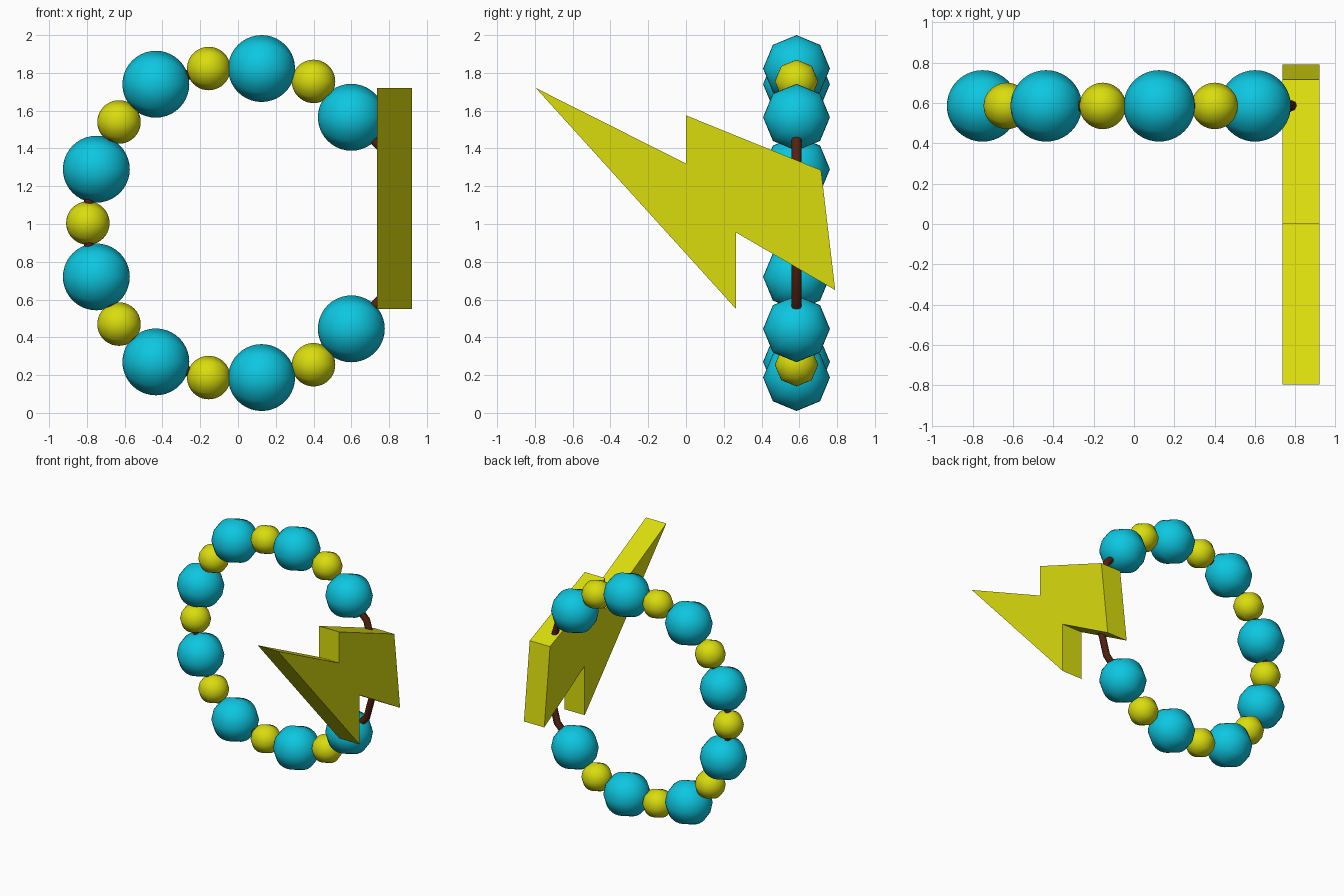
import bpy, bmesh, math
from mathutils import Matrix

if "Cube" in bpy.data.objects:
    bpy.data.objects.remove(bpy.data.objects["Cube"])

RING_Y, MID_Z = 0.585, 1.005


def material(name, rgb):
    m = bpy.data.materials.new(name)
    m.diffuse_color = (*rgb, 1)
    m.use_nodes = True
    m.node_tree.nodes["Principled BSDF"].inputs["Base Color"].default_value = m.diffuse_color
    return m


yellow = material("yellow", (0.70, 0.72, 0.004))
cyan = material("turquoise", (0.004, 0.57, 0.75))
brown = material("dark brown", (0.085, 0.016, 0.006))


def finish(bm, name, mat, smooth):
    bmesh.ops.recalc_face_normals(bm, faces=bm.faces)
    me = bpy.data.meshes.new(name)
    bm.to_mesh(me)
    bm.free()
    me.materials.append(mat)
    for p in me.polygons:
        p.use_smooth = smooth
    ob = bpy.data.objects.new(name, me)
    bpy.context.collection.objects.link(ob)
    return ob


def bead(name, x, z, r, mat):
    # eight-sided around x, finely ringed along it
    bm = bmesh.new()
    bmesh.ops.create_uvsphere(bm, u_segments=8, v_segments=20, radius=r)
    bmesh.ops.rotate(bm, matrix=Matrix.Rotation(math.pi / 2, 3, 'Y'), verts=bm.verts)
    bmesh.ops.translate(bm, vec=(x, RING_Y, z), verts=bm.verts)
    finish(bm, name, mat, True)


# Beads: (x, height above ring middle), mirrored below
large = [(0.60, 0.56), (0.125, 0.818), (-0.435, 0.735), (-0.75, 0.285)]
small = [(0.40, 0.75), (-0.155, 0.818), (-0.63, 0.535)]
for s, side in ((1, "upper"), (-1, "lower")):
    for i, (x, h) in enumerate(large):
        bead(f"large_bead_{side}_{i}", x, MID_Z + s * h, 0.177, cyan)
    for i, (x, h) in enumerate(small):
        bead(f"small_bead_{side}_{i}", x, MID_Z + s * h, 0.115, yellow)
bead("small_bead_middle", -0.795, MID_Z, 0.115, yellow)

# Cord threaded through all the beads and the bolt
half = [(0.82, 0.18), (0.76, 0.40), (0.60, 0.56), (0.40, 0.75), (0.125, 0.818),
        (-0.155, 0.818), (-0.435, 0.735), (-0.63, 0.535), (-0.75, 0.285), (-0.79, 0.11)]
path = half + [(x, -h) for x, h in reversed(half)]
bm = bmesh.new()
loops = []
n, sides, rad = len(path), 8, 0.027
for i, (x, h) in enumerate(path):
    a, b = path[i - 1], path[(i + 1) % n]
    tx, tz = b[0] - a[0], b[1] - a[1]
    d = math.hypot(tx, tz)
    nx, nz = -tz / d, tx / d
    loop = []
    for k in range(sides):
        t = 2 * math.pi * k / sides
        c = rad * math.cos(t)
        loop.append(bm.verts.new((x + nx * c, RING_Y + rad * math.sin(t), MID_Z + h + nz * c)))
    loops.append(loop)
for i in range(n):
    p, q = loops[i], loops[(i + 1) % n]
    for k in range(sides):
        j = (k + 1) % sides
        bm.faces.new((p[k], p[j], q[j], q[k]))
finish(bm, "cord", brown, True)

# Lightning bolt charm: extruded profile in (y, z)
profile = [(-0.795, 1.72), (0, 1.32), (0, 1.575), (0.715, 1.285),
           (0.79, 0.65), (0.265, 0.955), (0.265, 0.55)]
bm = bmesh.new()
face = bm.faces.new([bm.verts.new((0.735, y, z)) for y, z in profile])
ext = bmesh.ops.extrude_face_region(bm, geom=[face], use_keep_orig=True)
bmesh.ops.translate(bm, vec=(0.185, 0, 0),
                    verts=[v for v in ext["geom"] if isinstance(v, bmesh.types.BMVert)])
finish(bm, "bolt_charm", yellow, False)
